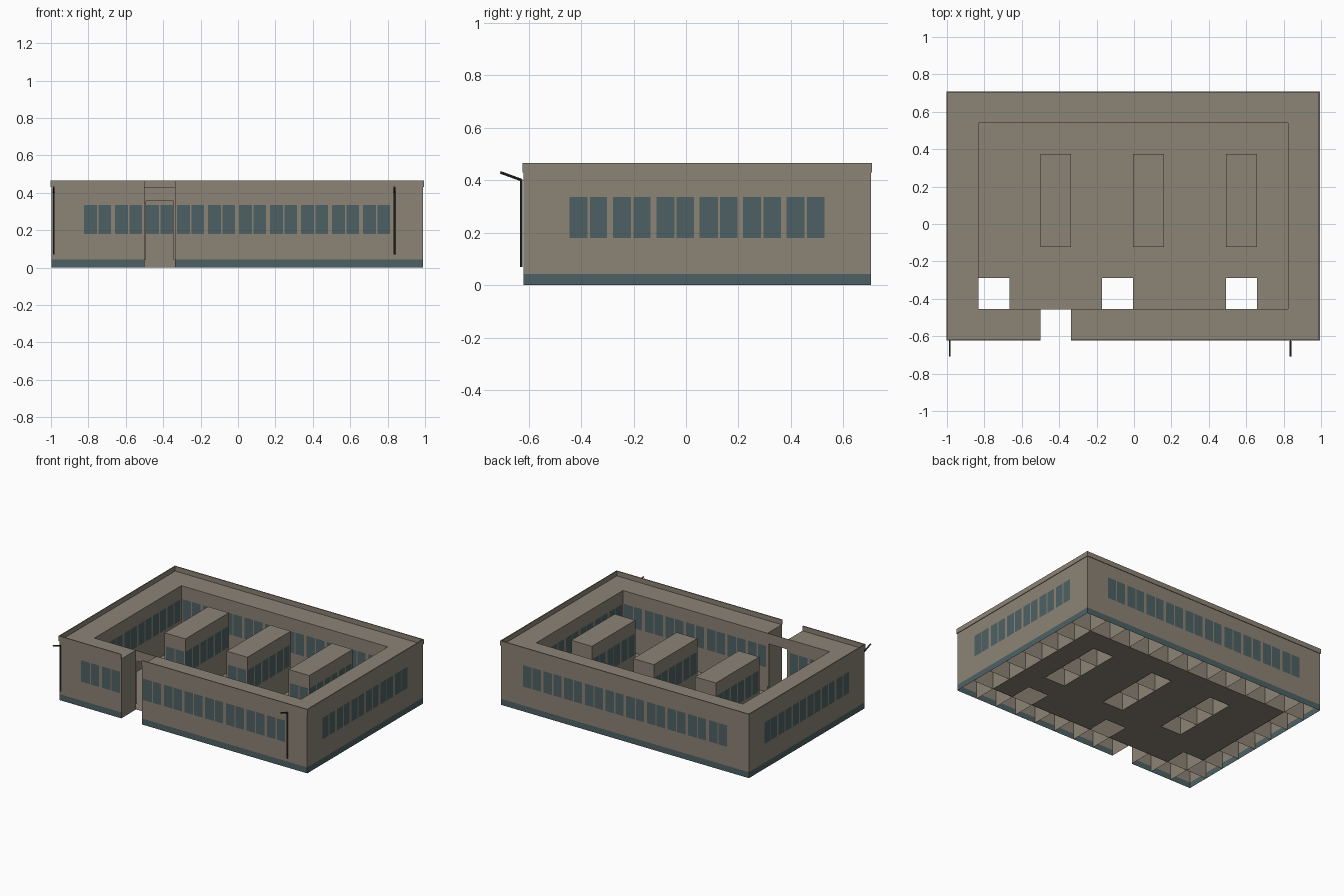
import bpy, bmesh
from mathutils import Vector

if "Cube" in bpy.data.objects:
    bpy.data.objects.remove(bpy.data.objects["Cube"])

S = 0.1656                 # grid module
X0, Y0 = -0.998, -0.62     # front corner of the grid
NX, NY = 12, 8
ROOF, TOP, BASE = 0.43, 0.465, 0.043
ENTRY = (3, 0)


def material(name, rgb):
    m = bpy.data.materials.new(name)
    m.use_nodes = True
    m.diffuse_color = (*rgb, 1)
    m.node_tree.nodes["Principled BSDF"].inputs["Base Color"].default_value = (*rgb, 1)
    return m


STONE = material("warm grey stone", (0.262, 0.227, 0.181))
GLASS = material("slate teal", (0.076, 0.119, 0.125))
METAL = material("dark metal", (0.045, 0.042, 0.034))


def finish(bm, name, mats):
    bmesh.ops.remove_doubles(bm, verts=bm.verts, dist=0.0001)
    me = bpy.data.meshes.new(name)
    bm.to_mesh(me)
    bm.free()
    for m in mats:
        me.materials.append(m)
    ob = bpy.data.objects.new(name, me)
    bpy.context.collection.objects.link(ob)
    return ob


def quad(bm, pts, mat=0):
    f = bm.faces.new([bm.verts.new(p) for p in pts])
    f.material_index = mat


def corner(i, j, z=0.0):
    return Vector((X0 + i * S, Y0 + j * S, z))


def flat(bm, i, j, z):
    quad(bm, [corner(i, j, z), corner(i + 1, j, z), corner(i + 1, j + 1, z), corner(i, j + 1, z)])


def wall(bm, a, b, windows, band):
    """Wall panel with an optional pair of windows and a base band."""
    cols = [0, 0.06, 0.475, 0.53, 0.93, 1] if windows else [0, 1]
    rows = [0, BASE, 0.18, 0.335, ROOF]
    for c in range(len(cols) - 1):
        for r in range(4):
            p, q = a.lerp(b, cols[c]), a.lerp(b, cols[c + 1])
            lo, hi = Vector((0, 0, rows[r])), Vector((0, 0, rows[r + 1]))
            teal = (band and r == 0) or (windows and r == 2 and c in (1, 3))
            quad(bm, [p + lo, q + lo, q + hi, p + hi], int(teal))


def inside(c):
    return 0 <= c[0] < NX and 0 <= c[1] < NY


def is_corner(c):
    return c[0] in (0, NX - 1) and c[1] in (0, NY - 1)


# side directions: neighbour offset, start and end corners
SIDES = [((0, -1), (0, 0), (1, 0)), ((1, 0), (1, 0), (1, 1)),
         ((0, 1), (1, 1), (0, 1)), ((-1, 0), (0, 1), (0, 0))]


def build_cells(name, cells):
    bm = bmesh.new()
    for c in sorted(cells):
        flat(bm, *c, ROOF)
        for step, s, e in SIDES:
            n = (c[0] + step[0], c[1] + step[1])
            a, b = corner(c[0] + s[0], c[1] + s[1]), corner(c[0] + e[0], c[1] + e[1])
            if n in cells:
                if n > c:      # shared partition, built once
                    quad(bm, [a, b, b + Vector((0, 0, ROOF)), a + Vector((0, 0, ROOF))])
            else:
                outer = not inside(n)
                glazed = n != ENTRY and not (outer and is_corner(c))
                wall(bm, a, b, glazed, outer)
    return finish(bm, name, [STONE, GLASS])


grid = [(i, j) for i in range(NX) for j in range(NY)]
ring = {c for c in grid if c[0] in (0, NX - 1) or c[1] in (0, NY - 1)} - {ENTRY}
build_cells("outer_building", ring)

# Courtyard blocks
blocks = set()
for k, i in enumerate((3, 6, 9)):
    block = {(i, j) for j in (3, 4, 5)}
    build_cells("courtyard_block_%d" % (k + 1), block)
    blocks |= block

# Courtyard floor with three open squares
bm = bmesh.new()
for c in grid:
    if c not in ring and c not in blocks and c not in {ENTRY, (1, 1), (5, 1), (9, 1)}:
        flat(bm, *c, 0.002)
finish(bm, "courtyard_floor", [STONE])


def box(name, lo, hi, mat):
    lo, hi = Vector(lo), Vector(hi)
    bm = bmesh.new()
    bmesh.ops.create_cube(bm, size=1)
    for v in bm.verts:
        v.co = (lo + hi) / 2 + Vector([v.co[k] * (hi[k] - lo[k]) for k in range(3)])
    return finish(bm, name, [mat])


# Entry frame on the courtyard side
l, r, y = X0 + 3 * S, X0 + 4 * S, Y0 + S
box("entry_lintel", (l, y - 0.002, 0.355), (r, y, ROOF), STONE)
box("entry_left_jamb", (r - 0.01, y - 0.002, BASE), (r, y, 0.355), STONE)
box("entry_right_jamb", (l, y - 0.002, BASE), (l + 0.01, y, 0.355), STONE)

# Parapet around the roof edge, open above the entry
X1, Y1 = X0 + NX * S, Y0 + NY * S
o, t = 0.004, 0.003
box("parapet_front_right", (X0 - o, Y0 - o, ROOF), (l, Y0 + t, TOP), STONE)
box("parapet_front_left", (r, Y0 - o, ROOF), (X1 + o, Y0 + t, TOP), STONE)
box("parapet_back", (X0 - o, Y1 - t, ROOF), (X1 + o, Y1 + o, TOP), STONE)
box("parapet_right", (X0 - o, Y0, ROOF), (X0 + t, Y1, TOP), STONE)
box("parapet_left", (X1 - t, Y0, ROOF), (X1 + o, Y1, TOP), STONE)


# Wall-mounted poles with a slanted arm
def rod(name, a, b, radius):
    a, b = Vector(a), Vector(b)
    bpy.ops.mesh.primitive_cylinder_add(vertices=8, radius=radius, depth=(b - a).length,
                                        location=(a + b) / 2)
    ob = bpy.context.object
    ob.name = name
    ob.rotation_mode = 'QUATERNION'
    ob.rotation_quaternion = (b - a).to_track_quat('Z', 'Y')
    ob.data.materials.append(METAL)


for side, x in (("right", -0.985), ("left", 0.836)):
    rod(side + "_pole", (x, -0.628, 0.07), (x, -0.628, 0.402), 0.005)
    rod(side + "_pole_arm", (x, -0.626, 0.4), (x, -0.708, 0.43), 0.005)
